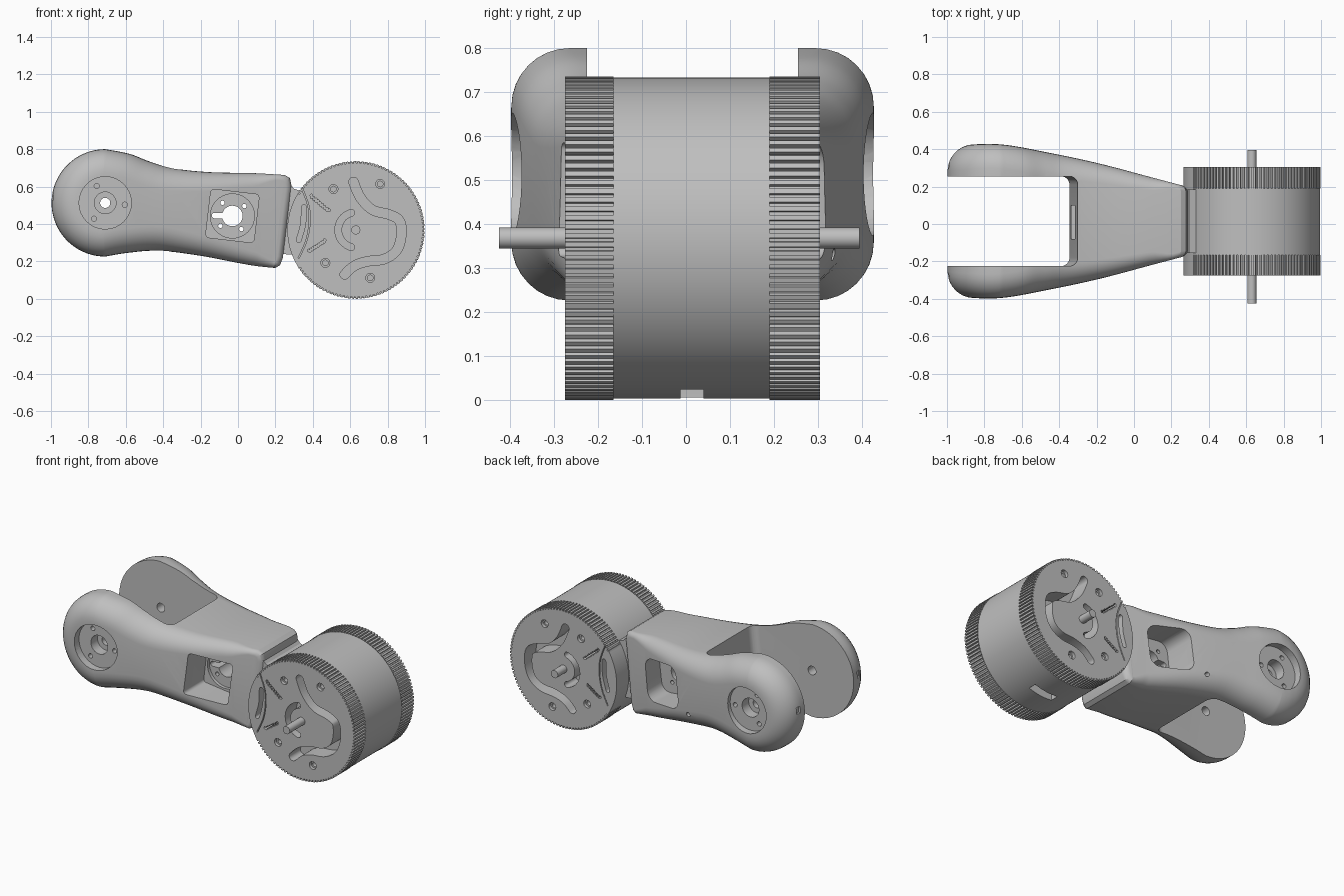
import bpy, bmesh
from math import sin, cos, pi, radians, atan2
from mathutils import Vector

cube = bpy.data.objects.get("Cube")
if cube:
    bpy.data.objects.remove(cube, do_unlink=True)

MID = 0.015                # centre plane in y
HUB = (0.63, 0.368)        # drum axis (x, z)
PIVOT = (-0.71, 0.513)     # fork pivot (x, z)
WINDOW = (-0.03, 0.443)    # side window centre (x, z)

grey = bpy.data.materials.new("light grey")
grey.use_nodes = True
grey.diffuse_color = (0.52, 0.52, 0.52, 1)
grey.node_tree.nodes["Principled BSDF"].inputs["Base Color"].default_value = grey.diffuse_color


# ---- helpers ----
def finish(bm, name):
    bmesh.ops.recalc_face_normals(bm, faces=bm.faces)
    if bm.calc_volume(signed=True) < 0:
        bmesh.ops.reverse_faces(bm, faces=bm.faces)
    mesh = bpy.data.meshes.new(name)
    bm.to_mesh(mesh)
    bm.free()
    mesh.materials.append(grey)
    ob = bpy.data.objects.new(name, mesh)
    bpy.context.collection.objects.link(ob)
    return ob


def loft(name, a, b):
    """Closed solid between two matching outlines of 3D points."""
    bm = bmesh.new()
    a, b = [bm.verts.new(p) for p in a], [bm.verts.new(p) for p in b]
    bm.faces.new(a)
    bm.faces.new(b[::-1])
    for i in range(len(a)):
        bm.faces.new((a[i - 1], a[i], b[i], b[i - 1]))
    return finish(bm, name)


def prism(name, pts, y0, y1):
    return loft(name, [(x, y0, z) for x, z in pts], [(x, y1, z) for x, z in pts])


def circle(c, r, n=32):
    return [(c[0] + r * cos(2 * pi * i / n), c[1] + r * sin(2 * pi * i / n)) for i in range(n)]


def rounded_rect(c, hx, hz, r, tilt=0.0, n=6):
    out = []
    for k, (sx, sz) in enumerate([(1, 1), (-1, 1), (-1, -1), (1, -1)]):
        for i in range(n + 1):
            a = (k + i / n) * pi / 2
            x, z = sx * (hx - r) + r * cos(a), sz * (hz - r) + r * sin(a)
            out.append((c[0] + x * cos(tilt) - z * sin(tilt), c[1] + x * sin(tilt) + z * cos(tilt)))
    return out


def smooth(pts, n=6):
    """Curve through the points."""
    p = [Vector(q) for q in [pts[0], *pts, pts[-1]]]
    out = []
    for i in range(1, len(pts)):
        a, b, c, d = p[i - 1:i + 3]
        for t in (k / n for k in range(n)):
            out.append(tuple(0.5 * (2 * b + (c - a) * t + (2 * a - 5 * b + 4 * c - d) * t ** 2
                                    + (3 * b - a - 3 * c + d) * t ** 3)))
    return out + [pts[-1]]


def slot(path, width, caps=6):
    """Outline of a round-ended slot along a path."""
    h, left, right, last = width / 2, [], [], len(path) - 1
    for i, (x, z) in enumerate(path):
        p, q = path[max(i - 1, 0)], path[min(i + 1, last)]
        a = atan2(q[1] - p[1], q[0] - p[0])
        turns = [0]
        if i == 0:
            turns = [pi / 2 * (1 - k / caps) for k in range(caps + 1)]
        elif i == last:
            turns = [-pi / 2 * k / caps for k in range(caps + 1)]
        for t in turns:
            left.append((x + h * cos(a + pi / 2 + t), z + h * sin(a + pi / 2 + t)))
            right.append((x + h * cos(a - pi / 2 - t), z + h * sin(a - pi / 2 - t)))
    return left + right[-2:0:-1]


def lookup(table, x):
    for (x0, v0), (x1, v1) in zip(table, table[1:]):
        if x <= x1:
            return v0 + (v1 - v0) * max(0.0, (x - x0) / (x1 - x0))
    return table[-1][1]


def volume(mesh):
    bm = bmesh.new()
    bm.from_mesh(mesh)
    v = bm.calc_volume(signed=True)
    bm.free()
    return v


def cut(ob, cutter):
    """Subtract the cutter, keeping a result only if its volume is plausible."""
    before = volume(ob.data)
    least = max(0.3 * before, before - volume(cutter.data) - 0.001)
    m = ob.modifiers.new("cut", 'BOOLEAN')
    m.operation, m.object = 'DIFFERENCE', cutter
    for solver in ('MANIFOLD', 'EXACT', 'FLOAT'):
        m.solver = solver
        bpy.context.view_layer.update()
        deps = bpy.context.evaluated_depsgraph_get()
        mesh = bpy.data.meshes.new_from_object(ob.evaluated_get(deps), depsgraph=deps)
        if least < volume(mesh) < before:
            ob.data = mesh
            break
    ob.modifiers.remove(m)
    bpy.data.objects.remove(cutter, do_unlink=True)


def cut_prism(ob, pts, y0=-1.0, y1=1.0):
    cut(ob, prism("cutter", pts, y0, y1))


# ---- arm: filleted side profile whose width tapers along x ----
ARC, R = 20, 0.287
angles = [pi - pi / 2 * (k + 0.5) / ARC for k in range(ARC)]
upper = [(PIVOT[0] + R * cos(a), PIVOT[1] + R * sin(a)) for a in angles]
lower = [(x, 2 * PIVOT[1] - z) for x, z in upper]
upper += smooth([(-0.71, 0.8), (-0.58, 0.775), (-0.47, 0.733), (-0.34, 0.697),
                 (-0.15, 0.677), (0.08, 0.672), (0.25, 0.662)]) + [(0.278, 0.645), (0.287, 0.6)]
lower += smooth([(-0.71, 0.226), (-0.58, 0.247), (-0.42, 0.257), (-0.2, 0.23),
                 (0.0, 0.192), (0.1, 0.175), (0.2, 0.165)]) + [(0.225, 0.18), (0.24, 0.22)]
outline = [Vector(p) for p in upper + lower[::-1]]
count = len(outline)
half_width = smooth([(-1.0, 0.4), (-0.73, 0.412), (-0.45, 0.365), (-0.18, 0.307), (0.08, 0.238), (0.28, 0.185)])
fillet = [(-1.0, 0.13), (-0.4, 0.13), (0.1, 0.07), (0.2, 0.03)]
inward = []
for i, p in enumerate(outline):
    d0, d1 = (p - outline[i - 1]).normalized(), (outline[(i + 1) % count] - p).normalized()
    n0, n1 = Vector((d0.y, -d0.x)), Vector((d1.y, -d1.x))
    inward.append((n0 + n1) / (1 + n0.dot(n1)))
bm, rings, STEPS = bmesh.new(), [], 9
for s in [*range(-STEPS, 0), *range(1, STEPS + 1)]:
    side, t = (1 if s > 0 else -1), pi / 2 * (abs(s) - 1) / (STEPS - 1)
    ring = []
    for p, n in zip(outline, inward):
        r = lookup(fillet, p.x)
        q = p + n * r * (1 - cos(t))
        ring.append(bm.verts.new((q.x, MID + side * (lookup(half_width, q.x) - r * (1 - sin(t))), q.y)))
    rings.append(ring)
for a, b in zip(rings, rings[1:]):
    for i in range(count):
        bm.faces.new((a[i - 1], a[i], b[i], b[i - 1]))
for ring in (rings[0], rings[-1]):
    for i in range(count // 2 - 1):
        bm.faces.new((ring[i], ring[i + 1], ring[count - 2 - i], ring[count - 1 - i]))
bmesh.ops.triangulate(bm, faces=bm.faces)
arm = finish(bm, "arm")

# fork gap with a sloping end wall and a pocket in it
gap = rounded_rect((-0.85, MID), 0.53, 0.24, 0.045)
cut(arm, loft("cutter", [(x - 0.05, y, 0) for x, y in gap], [(x + 0.05, y, 1) for x, y in gap]))
cut_prism(arm, rounded_rect((-0.3, 0.44), 0.08, 0.1, 0.02), -0.08, 0.1)

# pivot recesses, screw holes and tip notch on both fork sides
for side in (-1, 1):
    for c, r, depth in ((PIVOT, 0.14, 0.365), (PIVOT, 0.058, 0.3), ((-0.755, 0.603), 0.014, 0.3),
                        ((-0.605, 0.503), 0.014, 0.3), ((-0.77, 0.428), 0.014, 0.3)):
        cut_prism(arm, circle(c, r), *sorted((MID + side * depth, MID + side * 0.6)))
    cut_prism(arm, rounded_rect((-1.0, 0.545), 0.018, 0.02, 0.003), *sorted((MID + side * 0.28, MID + side * 0.31)))
cut_prism(arm, circle(PIVOT, 0.027))

# side windows with a drilled web between them
TILT = radians(-6.7)
cut_prism(arm, rounded_rect(WINDOW, 0.13, 0.13, 0.02, TILT), -0.6, -0.09)
cut_prism(arm, rounded_rect(WINDOW, 0.13, 0.13, 0.06, TILT), 0.11, 0.6)
cut_prism(arm, circle(WINDOW, 0.118, 40), -0.2, -0.07)
cut_prism(arm, circle(WINDOW, 0.055))
cut_prism(arm, slot([(-0.125, 0.445), (-0.06, 0.445)], 0.03))
for dx, dz in ((-0.053, 0.07), (0.064, 0.053), (-0.064, -0.053), (0.048, -0.07)):
    cut_prism(arm, circle((WINDOW[0] + dx, WINDOW[1] + dz), 0.012, 16))
cut_prism(arm, circle((-0.25, 0.33), 0.014, 16), 0.25, 0.6)

# ---- neck joining arm and drum ----
neck = prism("neck", [(0.2, 0.24), (0.2, 0.6), (0.285, 0.605), (0.3, 0.588), (0.34, 0.575), (0.302, 0.45),
                      (0.302, 0.3), (0.335, 0.238), (0.265, 0.238)], -0.155, 0.185)

# ---- drum: hollow middle with a cable slot underneath ----
drum = prism("drum_shell", circle(HUB, 0.365, 128), -0.165, 0.19)
cut_prism(drum, circle(HUB, 0.33, 96))
cut_prism(drum, rounded_rect((0.67, 0.0), 0.08, 0.06, 0.01), -0.012, 0.04)

# ---- toothed end plates, smooth next to the arm ----
TEETH, rim = 112, []
for k in range(TEETH):
    for f, r in ((0.0, 0.368), (0.55, 0.368), (0.6, 0.357), (0.95, 0.357)):
        a = 2 * pi * (k + f) / TEETH
        r = 0.366 if abs(a - pi) < radians(32) else r
        rim.append((HUB[0] + r * cos(a), HUB[1] + r * sin(a)))
wave = smooth([(0.617, 0.625), (0.655, 0.54), (0.72, 0.475), (0.81, 0.45), (0.865, 0.415), (0.872, 0.33),
               (0.845, 0.255), (0.78, 0.212), (0.69, 0.2), (0.62, 0.175), (0.57, 0.13)])
collar = circle(HUB, 0.095, 24)[7:18]
ear_slot = smooth([(0.352, 0.49), (0.348, 0.4), (0.325, 0.315)])
ear_edge = smooth([(0.345, 0.585), (0.378, 0.49), (0.382, 0.4), (0.365, 0.31), (0.325, 0.22)])


def zigzag(a, b, n=16, amp=0.004):
    d = Vector(b) - Vector(a)
    side = Vector((-d.y, d.x)).normalized() * amp
    return [tuple(Vector(a) + d * k / n + side * (-1) ** k) for k in range(n + 1)]


plates = []
for name, y0, y1, outer in (("front_plate", -0.275, -0.165, (-0.4, -0.255)), ("back_plate", 0.19, 0.305, (0.285, 0.4))):
    plate = prism(name, rim, y0, y1)
    for path, width in ((wave, 0.05), (collar, 0.036), (ear_slot, 0.026), (ear_edge, 0.006),
                        (zigzag((0.39, 0.55), (0.485, 0.47)), 0.014), (zigzag((0.38, 0.255), (0.465, 0.31)), 0.014)):
        cut_prism(plate, slot(path, width))
    for hole in ((0.51, 0.587), (0.76, 0.614), (0.467, 0.192), (0.707, 0.112)):
        cut_prism(plate, circle(hole, 0.015, 16))
        cut_prism(plate, circle(hole, 0.024, 20), *outer)
    plates.append(plate)

# ---- axle through the drum, then shading ----
axle = prism("axle", circle(HUB, 0.024), -0.425, 0.395)
bpy.ops.object.select_all(action='DESELECT')
for ob in (arm, neck, drum, axle, *plates):
    ob.select_set(True)
bpy.context.view_layer.objects.active = arm
bpy.ops.object.shade_smooth_by_angle(angle=radians(25))
